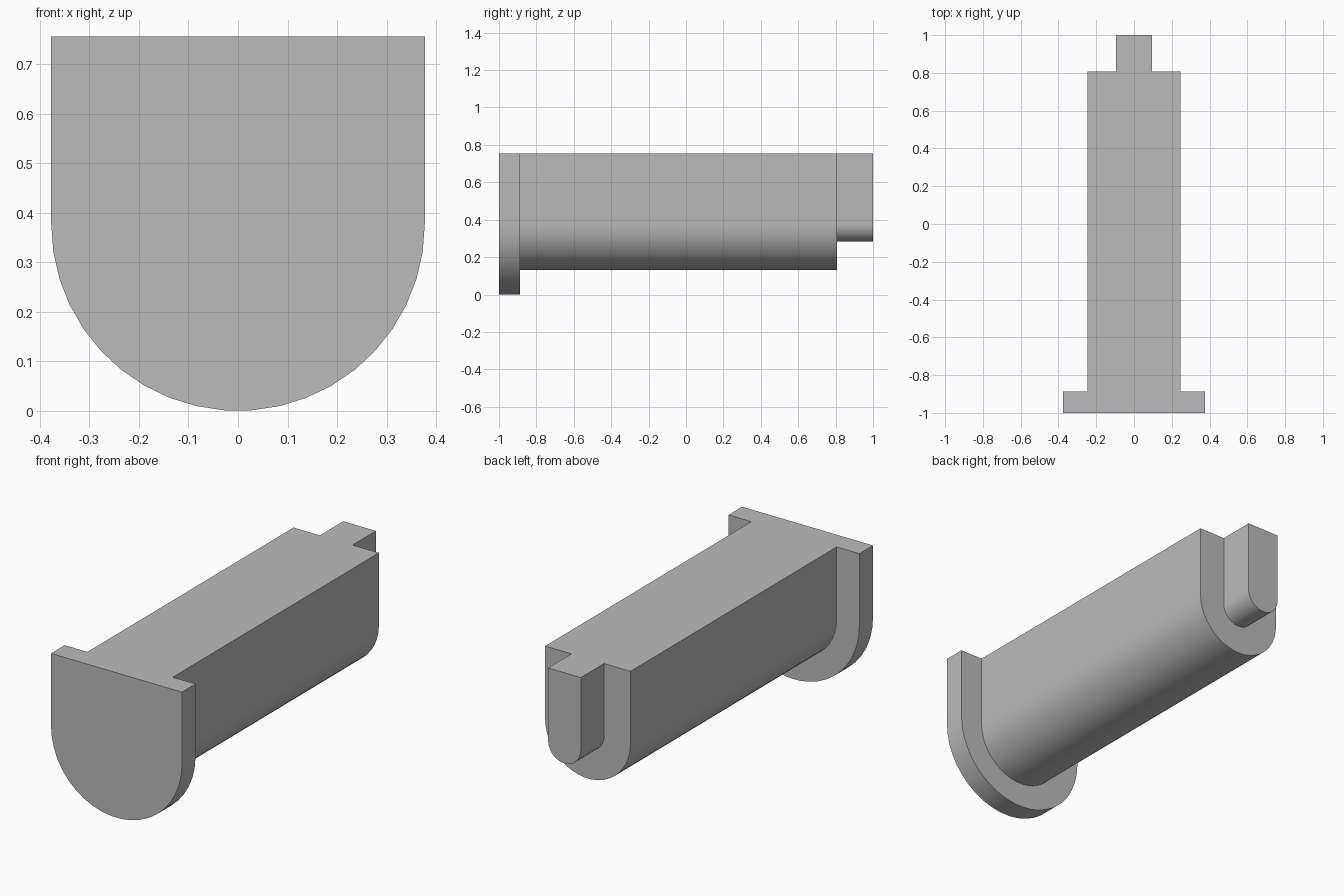
import bpy, bmesh, math

cube = bpy.data.objects.get("Cube")
if cube:
    bpy.data.objects.remove(cube, do_unlink=True)

# Single plain grey
grey = bpy.data.materials.new("plain_grey")
grey.use_nodes = True
colour = (0.5, 0.5, 0.5, 1)
grey.diffuse_color = colour
grey.node_tree.nodes["Principled BSDF"].inputs["Base Color"].default_value = colour

AXIS_Z = 0.377    # shared centre of the rounded undersides
TOP_Z = 0.755     # shared flat top
SEGMENTS = 21


def rounded_bar(name, radius, y_front, y_back):
    """Extrude a flat-topped, round-bottomed profile along y."""
    outline = [(-radius, TOP_Z)]
    for i in range(SEGMENTS + 1):
        a = math.pi * (1 + i / SEGMENTS)
        outline.append((radius * math.cos(a), AXIS_Z + radius * math.sin(a)))
    outline.append((radius, TOP_Z))

    bm = bmesh.new()
    face = bm.faces.new([bm.verts.new((x, y_front, z)) for x, z in outline])
    result = bmesh.ops.extrude_face_region(bm, geom=[face], use_keep_orig=True)
    moved = [g for g in result["geom"] if isinstance(g, bmesh.types.BMVert)]
    bmesh.ops.translate(bm, verts=moved, vec=(0, y_back - y_front, 0))
    bmesh.ops.recalc_face_normals(bm, faces=bm.faces[:])

    mesh = bpy.data.meshes.new(name)
    bm.to_mesh(mesh)
    bm.free()
    mesh.materials.append(grey)
    obj = bpy.data.objects.new(name, mesh)
    bpy.context.collection.objects.link(obj)

    bpy.ops.object.select_all(action="DESELECT")
    obj.select_set(True)
    bpy.context.view_layer.objects.active = obj
    bpy.ops.object.shade_smooth_by_angle(angle=math.radians(30))
    return obj


# Wide front flange, long body and narrow rear tab
rounded_bar("front_flange", 0.377, -1.0, -0.888)
rounded_bar("body", 0.246, -0.888, 0.808)
rounded_bar("rear_tab", 0.094, 0.808, 1.0)
